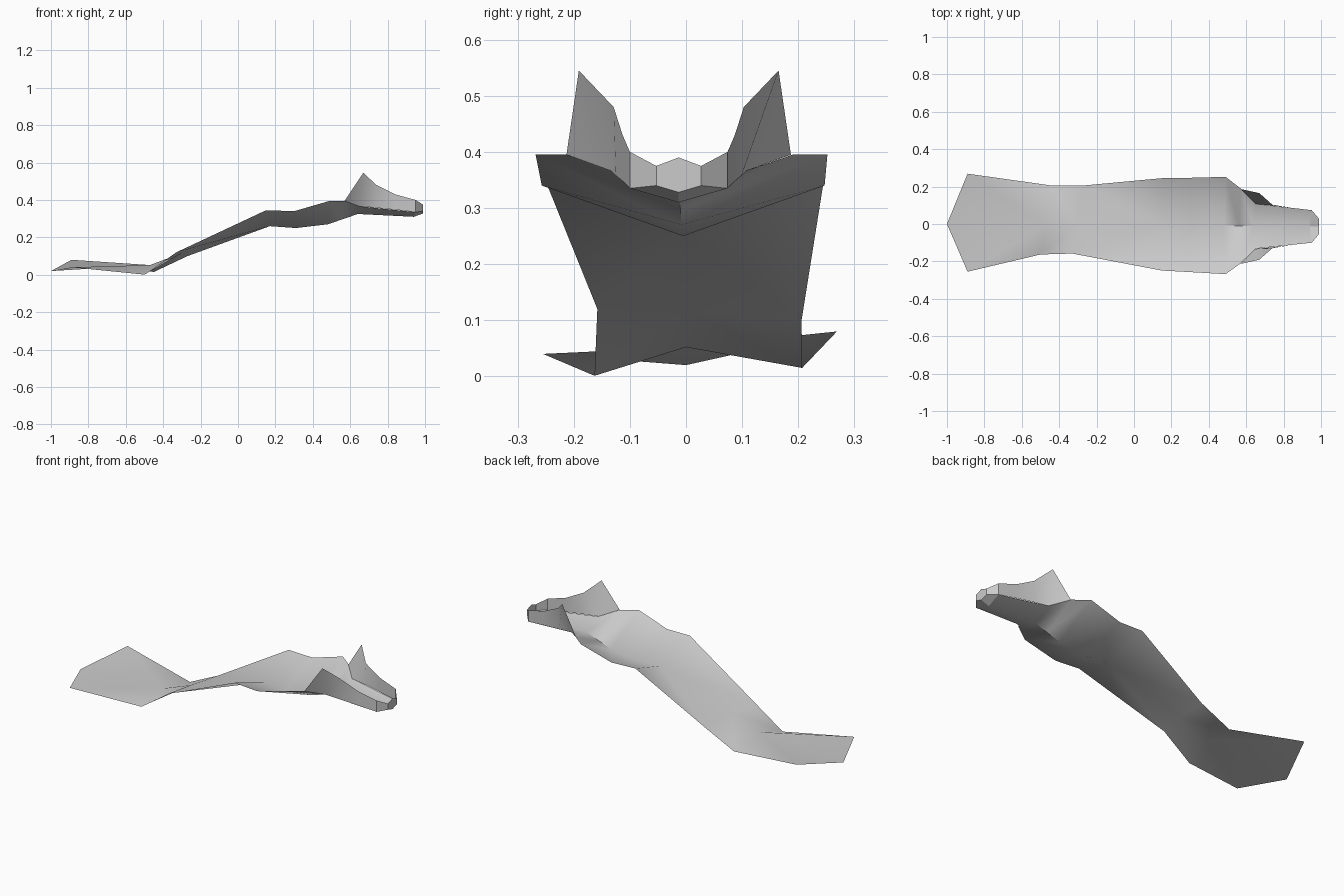
import bpy
import bmesh
import math

cube = bpy.data.objects.get("Cube")
if cube:
    bpy.data.objects.remove(cube, do_unlink=True)

# One plain grey for the whole hide
grey = bpy.data.materials.new("plain grey")
grey.use_nodes = True
colour = (0.6, 0.6, 0.6, 1)
grey.diffuse_color = colour
grey.node_tree.nodes["Principled BSDF"].inputs["Base Color"].default_value = colour


def finish(name, bm, angle):
    """Turn a bmesh into a named object with the shared material."""
    mesh = bpy.data.meshes.new(name)
    bm.to_mesh(mesh)
    bm.free()
    mesh.materials.append(grey)
    part = bpy.data.objects.new(name, mesh)
    bpy.context.collection.objects.link(part)
    bpy.ops.object.select_all(action="DESELECT")
    part.select_set(True)
    bpy.context.view_layer.objects.active = part
    bpy.ops.object.shade_smooth_by_angle(angle=math.radians(angle))
    return part


def add_face(bm, corners, flip=False):
    """Add a face, reversing it on the mirrored side."""
    bm.faces.new(list(reversed(corners)) if flip else corners)


# Body sheet: edge x, half width, edge z, keel x, keel z,
# centre y, then the twist of the two edges in x and z
SECTIONS = [
    (-.89, .262, .06, -1, .02, .007, 0, .02),
    (-.475, .185, .008, -.47, .052, .022, .025, .007),
    (-.3, .182, .11, -.3, .116, .024, .03, -.01),
    (.15, .247, .345, .17, .26, -.002, 0, 0),
    (.3, .252, .34, .31, .25, -.005, 0, 0),
    (.49, .26, .395, .48, .27, -.008, 0, 0),
    (.57, .2, .395, .56, .297, -.01, 0, 0),
    (.65, .12, .366, .64, .325, -.012, 0, 0),
    (.95, .087, .335, .94, .31, -.013, 0, 0),
]


def build_body():
    bm = bmesh.new()
    rows = []
    for ex, half, ez, kx, kz, mid, twist_x, twist_z in SECTIONS:
        keel = bm.verts.new((kx, min(mid, 0), kz))
        edges = {
            side: bm.verts.new((ex + side * twist_x, mid + side * half,
                                ez + side * twist_z))
            for side in (1, -1)
        }
        rows.append((keel, edges))
    for (keel, edges), (next_keel, next_edges) in zip(rows, rows[1:]):
        for side in (1, -1):
            flip = side < 0
            add_face(bm, [edges[side], keel, next_keel], flip)
            add_face(bm, [edges[side], next_keel, next_edges[side]], flip)
    return finish("body_and_tail", bm, 40)


MIDDLE = -.013

# Head wall, from ear base to cheek: lower and upper points as (x, offset, z)
LOWER = [(.57, .2, .395), (.65, .12, .366), (.74, .112, .358),
         (.84, .1, .348), (.95, .087, .335)]
UPPER = [(.67, .178, .545), (.74, .116, .48),
         (.84, .1, .43), (.95, .087, .4)]


def build_head_wall(name, side):
    bm = bmesh.new()

    def place(points):
        return [bm.verts.new((x, MIDDLE + side * y, z)) for x, y, z in points]

    low, high = place(LOWER), place(UPPER)
    flip = side > 0
    add_face(bm, [low[0], low[1], high[0]], flip)
    for i in range(len(high) - 1):
        add_face(bm, [low[i + 1], low[i + 2], high[i + 1], high[i]], flip)
    return finish(name, bm, 40)


def build_muzzle():
    """Six-sided nose plate with cheeks and chin tapering into it."""
    bm = bmesh.new()
    half, x = .04, .99

    def vert(px, y, z):
        return bm.verts.new((px, MIDDLE + y, z))

    top, bottom = vert(x, 0, .39), vert(x, 0, .328)
    chin = vert(.94, 0, .31)
    upper = {s: vert(x, s * half, .375) for s in (1, -1)}
    lower = {s: vert(x, s * half, .34) for s in (1, -1)}
    add_face(bm, [top, upper[-1], lower[-1], bottom, lower[1], upper[1]])
    for s in (1, -1):
        cheek_top = vert(.95, s * .087, .4)
        cheek_low = vert(.95, s * .087, .335)
        add_face(bm, [cheek_top, upper[s], lower[s], cheek_low], s < 0)
        add_face(bm, [cheek_low, lower[s], bottom, chin], s < 0)
    return finish("muzzle", bm, 20)


build_body()
build_head_wall("left_ear_and_cheek", 1)
build_head_wall("right_ear_and_cheek", -1)
build_muzzle()
